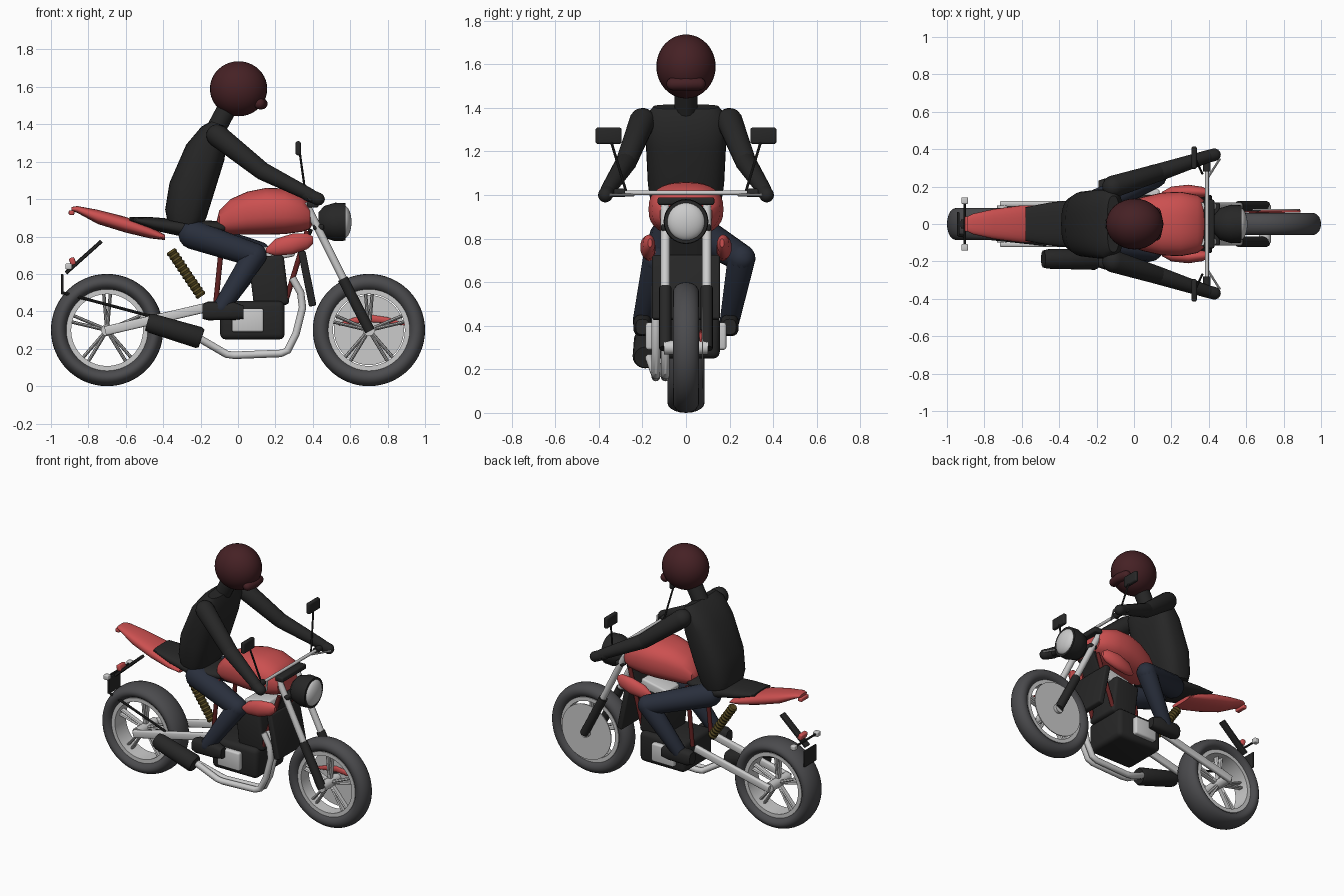
import bpy, bmesh, math
from mathutils import Vector, Matrix

if "Cube" in bpy.data.objects:
    bpy.data.objects.remove(bpy.data.objects["Cube"])

def mat(name, r, g, b):
    m = bpy.data.materials.new(name)
    m.diffuse_color = (r, g, b, 1)
    m.use_nodes = True
    m.node_tree.nodes["Principled BSDF"].inputs["Base Color"].default_value = m.diffuse_color
    return m

BLACK = mat("black", .02, .02, .02)
RUBBER = mat("rubber", .07, .07, .075)
RED = mat("red", .6, .08, .08)
FRAME = mat("frame_red", .12, .015, .015)
GOLD = mat("spring_gold", .09, .065, .015)
NAVY = mat("navy", .022, .028, .045)
MAROON = mat("maroon", .06, .015, .018)

def finish(name, bm, m=None):
    bmesh.ops.recalc_face_normals(bm, faces=bm.faces[:])
    me = bpy.data.meshes.new(name)
    bm.to_mesh(me)
    bm.free()
    ob = bpy.data.objects.new(name, me)
    bpy.context.collection.objects.link(ob)
    if m:
        me.materials.append(m)
    return ob

def bridge(bm, rings, closed=False):
    n = len(rings[0])
    for k in range(len(rings) if closed else len(rings) - 1):
        a, b = rings[k], rings[(k + 1) % len(rings)]
        for i in range(n):
            j = (i + 1) % n
            bm.faces.new((a[i], a[j], b[j], b[i]))

def tube(name, pts, radii, m=None, n=16, e=2, rounded=False, axis=None):
    """Loft superellipse rings (side, up radii) along a path."""
    P = [Vector(p) for p in pts]
    if not isinstance(radii, list):
        radii = [radii] * len(P)
    R = [Vector(r) if isinstance(r, tuple) else Vector((r, r)) for r in radii]
    T = [Vector(axis) if axis else (P[min(i + 1, len(P) - 1)] - P[max(i - 1, 0)]).normalized()
         for i in range(len(P))]
    S = list(zip(P, R, T))
    if rounded:
        def cap(k, s):
            p, r, t = S[k]
            return [(p + t * s * min(r) * math.sin(a), r * math.cos(a), t) for a in (.4, .8, 1.15, 1.45)]
        S = cap(0, -1)[::-1] + S + cap(-1, 1)
    bm = bmesh.new()
    rings = []
    for p, r, t in S:
        ref = Vector((1, 0, 0)) if abs(t.y) > .9 else Vector((0, 1, 0))
        side = (ref - t * ref.dot(t)).normalized()
        up = t.cross(side)
        ring = []
        for i in range(n):
            c, s = math.cos(2 * math.pi * i / n), math.sin(2 * math.pi * i / n)
            c = math.copysign(abs(c) ** (2 / e), c)
            s = math.copysign(abs(s) ** (2 / e), s)
            ring.append(bm.verts.new(p + side * r[0] * c + up * r[1] * s))
        rings.append(ring)
    bridge(bm, rings)
    bm.faces.new(rings[0])
    bm.faces.new(rings[-1])
    return finish(name, bm, m)

def box(name, c, size, m=None, rot=0, bevel=.01):
    bm = bmesh.new()
    bmesh.ops.create_cube(bm, size=1)
    bmesh.ops.scale(bm, vec=size, verts=bm.verts[:])
    bmesh.ops.bevel(bm, geom=bm.edges[:], offset=bevel, segments=3, profile=.5, affect='EDGES')
    bm.transform(Matrix.Translation(c) @ Matrix.Rotation(rot, 4, 'Y'))
    return finish(name, bm, m)

def ball(name, c, r, m=None):
    bm = bmesh.new()
    bmesh.ops.create_uvsphere(bm, u_segments=32, v_segments=20, radius=1)
    bm.transform(Matrix.Translation(c) @ Matrix.Diagonal((*r, 1)))
    return finish(name, bm, m)

def lathe(name, c, profile, m=None, n=64):
    """Spin a closed (radius, y) profile around the wheel axle."""
    bm = bmesh.new()
    rings = [[bm.verts.new((c[0] + r * math.cos(a), c[1] + y, c[2] + r * math.sin(a))) for r, y in profile]
             for a in (2 * math.pi * k / n for k in range(n))]
    bridge(bm, rings, closed=True)
    return finish(name, bm, m)

# wheels
for label, x, w in (("rear", -.7, .085), ("front", .7, .06)):
    c = (x, 0, .3)
    angles = [2 * math.pi * i / 20 for i in range(20)]
    lathe(label + "_tire", c, [(.254 + .046 * math.cos(a), w * math.sin(a)) for a in angles], RUBBER)
    rw = w * .7
    lathe(label + "_rim", c, [(.192, -rw), (.218, -rw), (.218, rw), (.192, rw)])
    tube(label + "_hub", [(x, -.1, .3), (x, .1, .3)], .032, n=24)
    for k in range(5):
        for d in (-.09, .09):
            a = math.radians(90 + 72 * k) + d
            b = a + d * .6
            tube(label + "_spoke", [(x + .025 * math.cos(b), 0, .3 + .025 * math.sin(b)),
                                    (x + .2 * math.cos(a), 0, .3 + .2 * math.sin(a))], (.02, .009), n=8)
tube("front_brake_disc", [(.7, .073, .3), (.7, .079, .3)], .187, n=48)
tube("front_red_blade", [(.54, .068, .33), (.62, .068, .35), (.7, .068, .363), (.8, .068, .352), (.89, .068, .33)],
     [(.006, .006), (.008, .016), (.008, .02), (.008, .016), (.006, .005)], RED)

# paired chassis parts
for s in (-1, 1):
    y = .095 * s
    tube("fork_tube", [(.36, y, .98), (.6, y, .5)], .021)
    tube("fork_slider", [(.56, y, .575), (.705, y, .295)], .028, BLACK)
    tube("swingarm", [(-.71, .108 * s, .295), (-.15, .108 * s, .425)], (.016, .025), e=4)
    tube("frame_front_tube", [(.37, .08 * s, .83), (.26, .1 * s, .47)], .014, FRAME)
    tube("frame_rear_tube", [(-.08, .1 * s, .83), (-.12, .1 * s, .43)], .014, FRAME)
    tube("tank_scoop", [(.15, .16 * s, .725), (.2, .17 * s, .742), (.29, .175 * s, .76), (.37, .17 * s, .775),
                        (.4, .165 * s, .78)],
         [(.012, .012), (.03, .045), (.035, .055), (.028, .043), (.01, .02)], RED, axis=(1, 0, 0), n=20)
    box("engine_side_cover", (.052, .155 * s, .352), (.17, .06, .125), None, 0, .012)
    tube("brake_lever", [(.39, .24 * s, 1.0), (.46, .35 * s, 1.0)], .006, n=8)
    tube("grip", [(.39, .28 * s, 1.01), (.39, .39 * s, 1.01)], .02, BLACK)
    tube("mirror_stem", [(.365, .27 * s, 1.0), (.33, .345 * s, 1.25)], .006, BLACK, n=8)
    box("mirror", (.322, .355 * s, 1.272), (.028, .12, .075), BLACK, 0, .01)
    box("turn_signal", (-.905, .125 * s, .64), (.036, .036, .032), None, 0, .006)

# steering and headlight
tube("handlebar", [(.39, -.36, 1.01), (.39, .36, 1.01)], .01)
box("fork_clamp", (.4, 0, .972), (.06, .26, .035), BLACK)
box("lower_clamp", (.43, 0, .85), (.06, .23, .03), BLACK)
tube("headlight_shell", [(.43, 0, .878), (.46, 0, .878), (.52, 0, .878), (.575, 0, .878)],
     [.05, .085, .103, .1], BLACK, n=32)
ball("headlight_lens", (.565, 0, .878), (.042, .088, .088))

# tank, seat and tail
tube("fuel_tank", [(-.115, 0, .86), (-.1, 0, .88), (-.04, 0, .905), (.05, 0, .925), (.15, 0, .935), (.25, 0, .935),
                   (.34, 0, .925), (.385, 0, .91), (.395, 0, .9)],
     [(.05, .02), (.085, .06), (.115, .095), (.145, .115), (.168, .125), (.172, .122), (.155, .1), (.12, .07),
      (.07, .04)], RED, n=32, e=2.5, axis=(1, 0, 0))
tube("seat", [(-.58, 0, .893), (-.45, 0, .868), (-.3, 0, .845), (-.15, 0, .84), (-.07, 0, .85)],
     [(.09, .012), (.115, .035), (.13, .045), (.12, .045), (.09, .03)], BLACK, n=24, e=2.5, axis=(1, 0, 0))
tube("tail_cowl", [(-.89, 0, .948), (-.86, 0, .945), (-.75, 0, .905), (-.6, 0, .863), (-.47, 0, .822), (-.39, 0, .795)],
     [(.04, .01), (.055, .018), (.08, .038), (.1, .042), (.1, .032), (.085, .014)], RED, n=24, e=2.5, axis=(1, 0, 0))
box("tail_tip_light", (-.89, 0, .928), (.03, .08, .025), RED, 0, .006)

# plate holder
tube("plate_arm", [(-.73, 0, .775), (-.92, 0, .605)], (.025, .01), BLACK, e=4)
box("plate", (-.94, 0, .545), (.012, .13, .11), BLACK, 0, .004)
tube("signal_bar", [(-.905, -.125, .64), (-.905, .125, .64)], .007, BLACK, n=8)
box("tail_light", (-.885, 0, .668), (.03, .07, .04), RED, -.3, .008)
tube("plate_strut", [(-.94, -.06, .5), (-.47, -.11, .375)], .008, BLACK, n=8)

# engine, radiator, shock
box("crankcase", (.077, 0, .352), (.345, .31, .205), BLACK, 0, .03)
box("cylinder", (.165, 0, .56), (.19, .24, .27), BLACK, -.12, .02)
box("cylinder_head", (.2, 0, .715), (.2, .14, .08), None, -.2, .012)
box("radiator", (.37, 0, .575), (.04, .31, .3), BLACK, -.2, .01)
tube("radiator_bracket", [(.39, 0, .84), (.33, 0, .7)], (.08, .012), BLACK, e=4)
sp = [Vector((-.36, 0, .725)).lerp(Vector((-.195, 0, .48)), i / 24) for i in range(25)]
tube("rear_shock", sp, [.03 if i % 2 else .024 for i in range(25)], GOLD)

# exhaust
for y in (-.095, -.138):
    tube("exhaust_pipe", [(.29, y, .58), (.335, y, .5), (.345, y, .42), (.31, y, .28), (.265, y, .19), (.23, y, .175),
                          (-.02, y, .165), (-.06, y, .17), (-.24, -.175, .275)], .02)
tube("muffler", [(-.195, -.187, .255), (-.21, -.187, .26), (-.46, -.187, .335), (-.485, -.187, .342)],
     [.05, .058, .052, .046], BLACK, n=24)

# rider torso and head
tube("torso", [(-.29, 0, .87), (-.28, 0, .92), (-.25, 0, 1.05), (-.175, 0, 1.25), (-.125, 0, 1.36), (-.11, 0, 1.405)],
     [(.14, .09), (.155, .112), (.175, .122), (.185, .11), (.185, .075), (.15, .035)], BLACK, n=32, e=2.8)
tube("neck", [(-.12, 0, 1.37), (-.04, 0, 1.52)], .052, BLACK)
ball("helmet", (.003, 0, 1.59), (.153, .136, .147), MAROON)
tube("helmet_chin", [(.115, -.06, 1.51), (.128, 0, 1.51), (.115, .06, 1.51)], .03, MAROON, rounded=True)

# rider limbs
for s in (-1, 1):
    sh, el, ha = (-.11, .2 * s, 1.34), (.13, .275 * s, 1.15), (.39, .36 * s, 1.02)
    tube("upper_arm", [sh, el], [.06, .048], BLACK, rounded=True)
    tube("forearm", [el, ha], [.048, .034], BLACK, rounded=True)
    tube("hand", [(.37, .355 * s, 1.025), (.43, .37 * s, 1.0)], .034, BLACK, rounded=True)
    knee = (.11, .255, .71) if s > 0 else (.09, -.135, .7)
    ankle = (-.09, .2 * s, .42)
    tube("thigh", [(-.24, .09 * s, .81), knee], [.078, .064], NAVY, rounded=True)
    tube("shin", [knee, ankle], [.064, .045], NAVY, rounded=True)
    tube("boot", [(-.19, .2 * s, .4), (-.16, .2 * s, .402), (-.02, .2 * s, .402), (.03, .2 * s, .395)],
         [(.032, .04), (.042, .05), (.042, .048), (.03, .035)], BLACK, e=3, axis=(1, 0, 0))

# smooth shading with sharp edges kept
for ob in bpy.context.collection.objects:
    ob.select_set(True)
    bpy.context.view_layer.objects.active = ob
bpy.ops.object.shade_smooth_by_angle(angle=math.radians(35))
